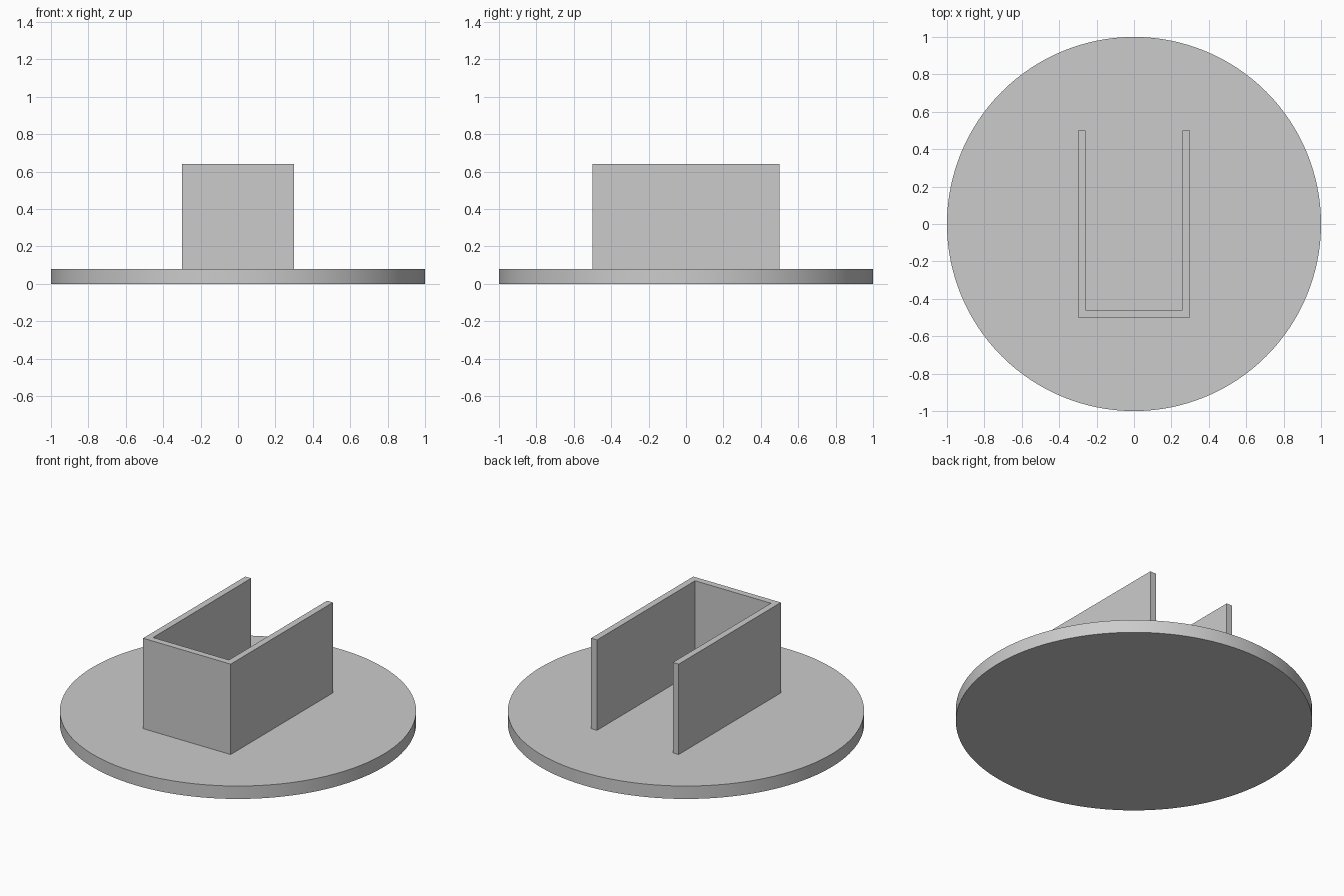
import bpy, bmesh, math

cube = bpy.data.objects.get("Cube")
if cube:
    bpy.data.objects.remove(cube, do_unlink=True)

BASE_TOP, WALL_TOP = 0.08, 0.64
HALF_W, HALF_D, WALL = 0.3, 0.5, 0.04

grey = bpy.data.materials.new("plain grey")
grey.use_nodes = True
colour = (0.6, 0.6, 0.6, 1)
grey.diffuse_color = colour
grey.node_tree.nodes["Principled BSDF"].inputs["Base Color"].default_value = colour

# Round base plate
bpy.ops.mesh.primitive_cylinder_add(vertices=128, radius=1, depth=BASE_TOP,
                                    location=(0, 0, BASE_TOP / 2))
base = bpy.context.object
base.name = "round_base"
base.data.materials.append(grey)
bpy.ops.object.shade_smooth_by_angle(angle=math.radians(30))

# U-shaped wall, open at the back: half outline mirrored, then extruded up
half = [(HALF_W, -HALF_D), (HALF_W, HALF_D),
        (HALF_W - WALL, HALF_D), (HALF_W - WALL, -HALF_D + WALL)]
outline = half + [(-x, y) for x, y in reversed(half)]
bm = bmesh.new()
floor = bm.faces.new([bm.verts.new((x, y, BASE_TOP)) for x, y in outline])
top = bmesh.ops.extrude_face_region(bm, geom=[floor], use_keep_orig=True)
bmesh.ops.translate(bm, vec=(0, 0, WALL_TOP - BASE_TOP),
                    verts=[v for v in top["geom"] if isinstance(v, bmesh.types.BMVert)])
bmesh.ops.recalc_face_normals(bm, faces=bm.faces)
mesh = bpy.data.meshes.new("u_shaped_wall")
bm.to_mesh(mesh)
bm.free()
mesh.materials.append(grey)
wall = bpy.data.objects.new("u_shaped_wall", mesh)
bpy.context.collection.objects.link(wall)
